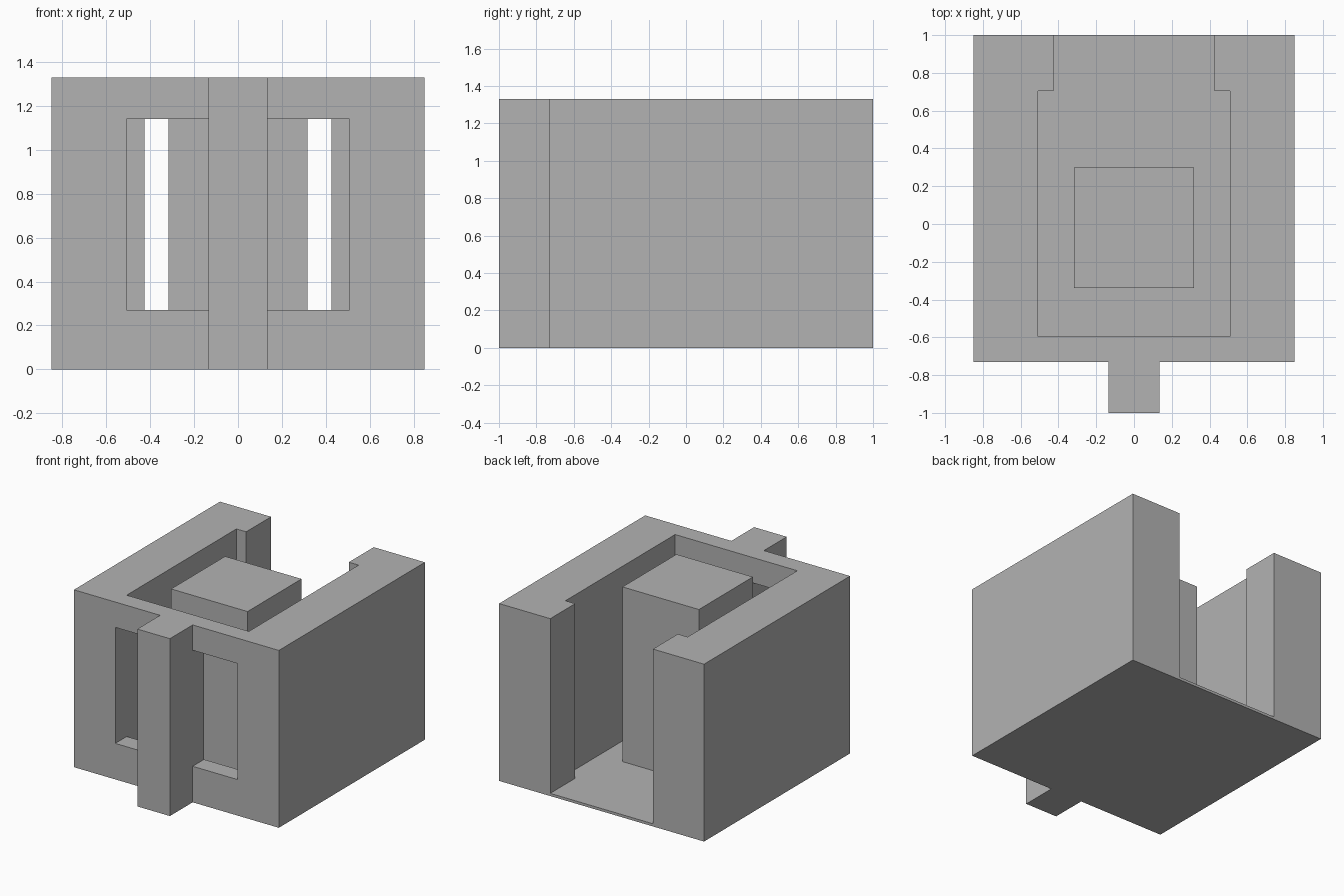
import bpy
import bmesh

if "Cube" in bpy.data.objects:
    bpy.data.objects.remove(bpy.data.objects["Cube"], do_unlink=True)

HEIGHT = 1.33
FLOOR = 0.02

grey = bpy.data.materials.new("plain grey")
grey.use_nodes = True
colour = (0.45, 0.45, 0.45, 1)
grey.diffuse_color = colour
grey.node_tree.nodes["Principled BSDF"].inputs["Base Color"].default_value = colour


def prism(name, outline, bottom, top):
    """Extrude a plan outline between two heights."""
    bm = bmesh.new()
    face = bm.faces.new([bm.verts.new((x, y, bottom)) for x, y in outline])
    extruded = bmesh.ops.extrude_face_region(bm, geom=[face])["geom"]
    verts = [g for g in extruded if isinstance(g, bmesh.types.BMVert)]
    bmesh.ops.translate(bm, verts=verts, vec=(0, 0, top - bottom))
    bmesh.ops.recalc_face_normals(bm, faces=bm.faces)
    mesh = bpy.data.meshes.new(name)
    bm.to_mesh(mesh)
    bm.free()
    mesh.materials.append(grey)
    obj = bpy.data.objects.new(name, mesh)
    bpy.context.collection.objects.link(obj)
    return obj


def rectangle(x0, x1, y0, y1):
    return [(x0, y0), (x1, y0), (x1, y1), (x0, y1)]


def mirrored(half):
    """Complete a half outline by reflecting it across x."""
    return half + [(-x, y) for x, y in reversed(half)]


def cut(target, cutter):
    cutter.hide_render = True
    mod = target.modifiers.new(cutter.name, "BOOLEAN")
    mod.operation = "DIFFERENCE"
    mod.solver = "EXACT"
    mod.object = cutter
    bpy.context.view_layer.objects.active = target
    bpy.ops.object.modifier_apply(modifier=mod.name)
    bpy.data.objects.remove(cutter, do_unlink=True)


# Outer block with the front pillar
shell = prism("walls_and_floor", mirrored(
    [(0.135, -1), (0.135, -0.73), (0.85, -0.73), (0.85, 1)]), 0, HEIGHT)

# Open courtyard, narrower between the back jambs
cut(shell, prism("courtyard_cutter", mirrored(
    [(0.507, -0.595), (0.507, 0.705), (0.426, 0.705), (0.426, 1.1)]), FLOOR, 1.6))

# Front windows on both sides of the pillar
for side in (-1, 1):
    x0, x1 = sorted((side * 0.135, side * 0.507))
    cut(shell, prism("window_cutter", rectangle(x0, x1, -0.9, -0.5), 0.27, 1.14))

# Free-standing block in the courtyard
prism("central_block", rectangle(-0.317, 0.317, -0.34, 0.3), FLOOR, HEIGHT)
